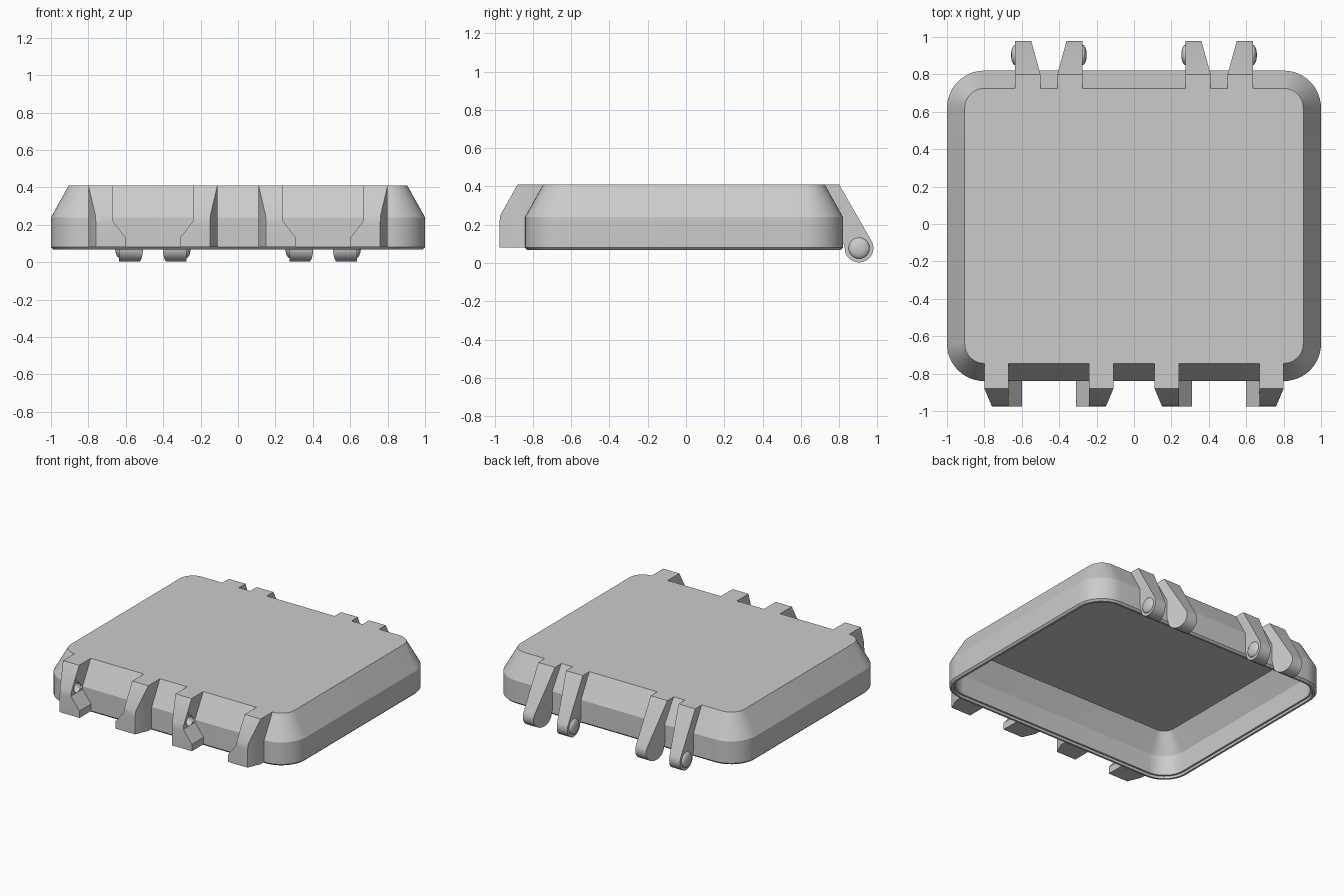
import bpy, bmesh, math
from mathutils import Vector

cube = bpy.data.objects.get("Cube")
if cube:
    bpy.data.objects.remove(cube, do_unlink=True)

grey = bpy.data.materials.new("plain grey")
grey.use_nodes = True
COLOUR = (0.6, 0.6, 0.6, 1)
grey.diffuse_color = COLOUR
grey.node_tree.nodes["Principled BSDF"].inputs["Base Color"].default_value = COLOUR


def finish(bm, name, angle=25):
    """Turn a bmesh into a named, shaded object."""
    bmesh.ops.recalc_face_normals(bm, faces=bm.faces)
    mesh = bpy.data.meshes.new(name)
    bm.to_mesh(mesh)
    bm.free()
    mesh.materials.append(grey)
    obj = bpy.data.objects.new(name, mesh)
    bpy.context.collection.objects.link(obj)
    bpy.ops.object.select_all(action='DESELECT')
    obj.select_set(True)
    bpy.context.view_layer.objects.active = obj
    bpy.ops.object.shade_smooth_by_angle(angle=math.radians(angle))
    return obj


def prism(bm, points, offset):
    """Extrude a closed outline along an offset."""
    face = bm.faces.new([bm.verts.new(p) for p in points])
    new = bmesh.ops.extrude_face_region(bm, geom=[face])["geom"]
    moved = [v for v in new if isinstance(v, bmesh.types.BMVert)]
    bmesh.ops.translate(bm, verts=moved, vec=offset)


def cut(bm, point, normal, clear=True):
    """Slice with a plane, dropping and capping the side the normal points to."""
    geom = bm.verts[:] + bm.edges[:] + bm.faces[:]
    res = bmesh.ops.bisect_plane(bm, geom=geom, plane_co=point, plane_no=normal, clear_outer=clear)
    if clear:
        edges = [e for e in res["geom_cut"] if isinstance(e, bmesh.types.BMEdge)]
        bmesh.ops.contextual_create(bm, geom=edges)


# Hollow lid: rounded rectangles of changing corner radius, outside then inside
def rounded_ring(bm, radius, z, steps=12):
    ring = []
    for i, (cx, cy) in enumerate([(0.8, 0.62), (-0.8, 0.62), (-0.8, -0.64), (0.8, -0.64)]):
        for s in range(steps + 1):
            a = (i + s / steps) * math.pi / 2
            ring.append(bm.verts.new((cx + radius * math.cos(a), cy + radius * math.sin(a), z)))
    return ring


bm = bmesh.new()
levels = [(0.105, 0.41), (0.2, 0.24), (0.2, 0.08), (0.187, 0.067), (0.172, 0.067),
          (0.172, 0.085), (0.158, 0.085), (0.158, 0.23), (0.075, 0.375)]
rings = [rounded_ring(bm, r, z) for r, z in levels]
for a, b in zip(rings, rings[1:]):
    for i in range(len(a)):
        j = (i + 1) % len(a)
        bm.faces.new((a[i], a[j], b[j], b[i]))
bm.faces.new(rings[0])
bm.faces.new(rings[-1])
finish(bm, "lid_shell")


# Front latch lugs: sloped block with a widened foot on the inner side
def latch_lug(name, outer, s):
    """outer is the outer side's x; s is the direction towards the pair's middle."""
    bm = bmesh.new()
    inner, foot = outer + s * 0.13, outer + s * 0.2
    outline = [(outer, 0.08), (outer, 0.41), (inner, 0.41), (inner, 0.22), (foot, 0.13), (foot, 0.08)]
    prism(bm, [(x, -0.7, z) for x, z in outline], (0, -0.275, 0))
    cut(bm, (0, 0, 0.24), (0, 0, 1), clear=False)
    for v in bm.verts:                      # back follows the lid wall
        if v.co.y > -0.8:
            v.co.y = -0.82 + 0.09 * max(0, v.co.z - 0.24) / 0.17
    cut(bm, (0, -0.88, 0.41), (0, -0.16, 0.09))
    cut(bm, (0, -0.97, 0.25), (0, -0.99, 0.12))
    cut(bm, (outer, -0.88, 0), (-s * 0.095, -0.04, 0))
    lug = finish(bm, name)
    # Blind pin hole in the inner side
    hole = bmesh.new()
    ring = [(inner - s * 0.05, -0.9 + 0.036 * math.cos(t * math.pi / 12),
             0.255 + 0.036 * math.sin(t * math.pi / 12)) for t in range(24)]
    prism(hole, ring, (s * 0.1, 0, 0))
    cutter = finish(hole, "pin_cutter")
    cutter.hide_render = True
    mod = lug.modifiers.new("pin_hole", 'BOOLEAN')
    mod.operation, mod.object, mod.solver = 'DIFFERENCE', cutter, 'EXACT'
    bpy.context.view_layer.objects.active = lug
    bpy.ops.object.modifier_apply(modifier=mod.name)
    bpy.data.objects.remove(cutter, do_unlink=True)


# Rear hinge arms: drooping rounded arm, tapered on the inner side, with a domed pin
def hinge_arm(name, outer, s):
    bm = bmesh.new()
    pivot, radius = Vector((0.904, 0.078)), 0.075
    outline = [(0.71, 0.4), (0.72, 0.41), (0.8, 0.41)]
    for i in range(17):
        a = math.radians(28 - i * 13)
        outline.append((pivot.x + radius * math.cos(a), pivot.y + radius * math.sin(a)))
    outline += [(0.8, 0.19), (0.8, 0.24)]
    prism(bm, [(outer, y, z) for y, z in outline], (s * 0.135, 0, 0))
    for v in bm.verts:
        if abs(v.co.x - outer) > 0.1:
            v.co.x -= s * 0.05 * max(0, v.co.y - 0.8) / 0.18
    finish(bm, name)
    dome = bmesh.new()
    bmesh.ops.create_uvsphere(dome, u_segments=24, v_segments=12, radius=0.055)
    for v in dome.verts:
        v.co = Vector((v.co.x * 0.4 + outer, v.co.y + pivot.x, v.co.z + pivot.y))
    finish(dome, name + "_pin", 60)


for side, label in ((-1, "right"), (1, "left")):
    latch_lug(f"{label}_outer_latch_lug", side * 0.8, -side)
    latch_lug(f"{label}_inner_latch_lug", side * 0.11, side)
    hinge_arm(f"{label}_outer_hinge_arm", side * 0.635, -side)
    hinge_arm(f"{label}_inner_hinge_arm", side * 0.275, side)
